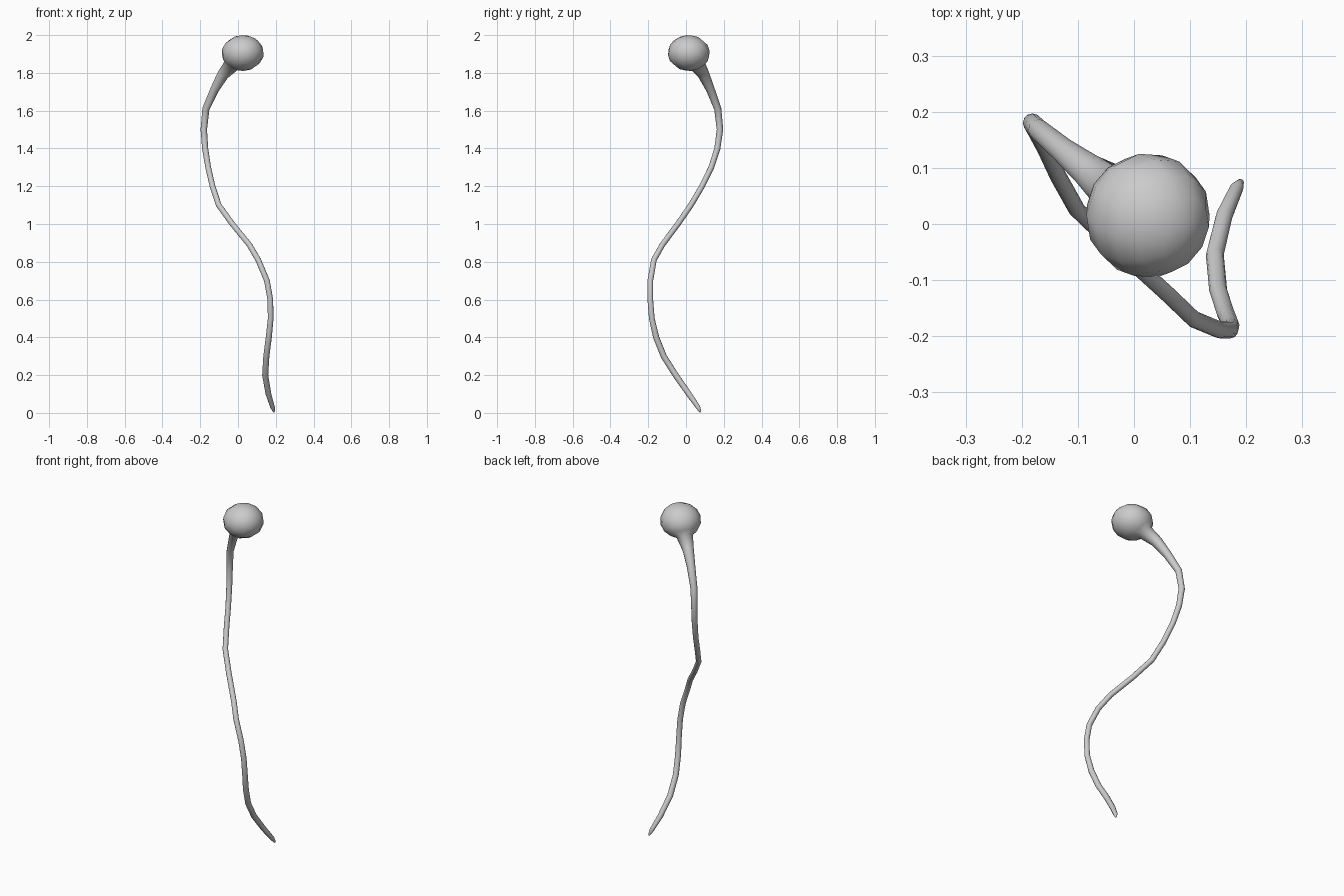
import bpy, bmesh, math
from mathutils import Vector

if "Cube" in bpy.data.objects:
    bpy.data.objects.remove(bpy.data.objects["Cube"])

SIDES = 12
# tail path from tip to neck: x, y, z, radius
PATH = [(0.19, 0.075, 0.008, 0.006), (0.183, 0.064, 0.03, 0.012), (0.161, 0.015, 0.1, 0.015),
        (0.144, -0.055, 0.2, 0.016), (0.150, -0.118, 0.3, 0.016),
        (0.163, -0.158, 0.4, 0.016), (0.173, -0.181, 0.5, 0.015),
        (0.171, -0.189, 0.6, 0.015), (0.153, -0.189, 0.7, 0.015),
        (0.107, -0.170, 0.81, 0.015), (0.060, -0.125, 0.89, 0.015),
        (-0.030, -0.043, 1.0, 0.015), (-0.102, 0.026, 1.1, 0.015),
        (-0.135, 0.085, 1.2, 0.015), (-0.158, 0.134, 1.3, 0.015),
        (-0.174, 0.166, 1.4, 0.016), (-0.181, 0.180, 1.5, 0.017),
        (-0.170, 0.168, 1.61, 0.019), (-0.125, 0.130, 1.71, 0.023),
        (-0.080, 0.094, 1.79, 0.031)]
HEAD = Vector((0.025, 0.015, 1.905))
R, FLAT = 0.112, 0.85

bm = bmesh.new()


def ring(center, axis, radius, ref):
    """Circle of vertices around an axis, with a carried reference direction."""
    u = (ref - axis * ref.dot(axis)).normalized()
    v = axis.cross(u)
    verts = []
    for i in range(SIDES):
        a = 2 * math.pi * i / SIDES
        verts.append(bm.verts.new(center + radius * (u * math.cos(a) + v * math.sin(a))))
    return verts, u


# Tail rings
pts = [Vector(p[:3]) for p in PATH]
rings, ref = [], Vector((1, 0, 0))
for i, p in enumerate(pts):
    nxt = pts[i + 1] if i + 1 < len(pts) else HEAD
    axis = (nxt - pts[max(i - 1, 0)]).normalized()
    loop, ref = ring(p, axis, PATH[i][3], ref)
    rings.append(loop)

# Head rings continue from the neck, over a slightly flattened sphere
d = HEAD - pts[-1]
d = Vector((d.x, d.y, d.z / FLAT)).normalized()
for deg in (156, 138, 114, 90, 66, 42, 20):
    t = math.radians(deg)
    loop, ref = ring(HEAD - d * R * math.cos(t) * -1, d, R * math.sin(t), ref)
    for v in loop:
        v.co.z = HEAD.z + (v.co.z - HEAD.z) * FLAT
    rings.append(loop)

# Skin between rings
for a, b in zip(rings, rings[1:]):
    for i in range(SIDES):
        j = (i + 1) % SIDES
        bm.faces.new((a[i], a[j], b[j], b[i]))

# Close the tail tip and the head pole
tip = bm.verts.new((0.191, 0.077, 0.0))
pole = d * R
pole.z *= FLAT
pole = bm.verts.new(HEAD + pole)
for loop, end in ((rings[0], tip), (rings[-1], pole)):
    for i in range(SIDES):
        bm.faces.new((loop[i], loop[(i + 1) % SIDES], end))
bmesh.ops.recalc_face_normals(bm, faces=bm.faces)
for f in bm.faces:
    f.smooth = True

mesh = bpy.data.meshes.new("head_and_tail")
bm.to_mesh(mesh)
bm.free()
obj = bpy.data.objects.new("head_and_tail", mesh)
bpy.context.collection.objects.link(obj)
